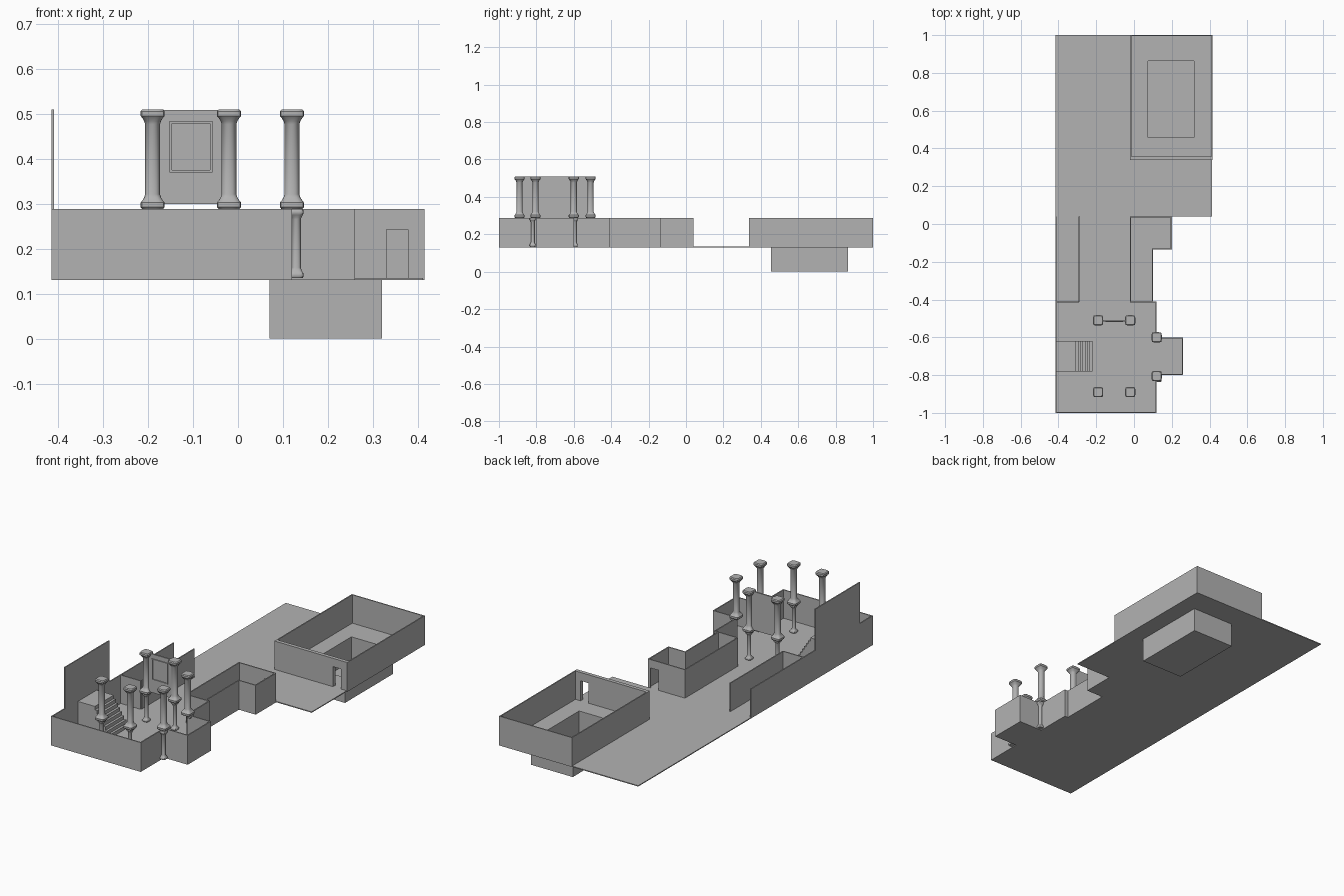
import bpy, bmesh, math

if "Cube" in bpy.data.objects:
    bpy.data.objects.remove(bpy.data.objects["Cube"])

FLOOR, TOP, HIGH = 0.135, 0.288, 0.51
T = 0.006  # thin wall thickness

stone = bpy.data.materials.new("grey stone")
stone.diffuse_color = (0.45, 0.45, 0.45, 1)
stone.use_nodes = True
stone.node_tree.nodes["Principled BSDF"].inputs["Base Color"].default_value = stone.diffuse_color


def finish(name, bm):
    me = bpy.data.meshes.new(name)
    bmesh.ops.recalc_face_normals(bm, faces=bm.faces)
    bm.to_mesh(me)
    bm.free()
    me.materials.append(stone)
    ob = bpy.data.objects.new(name, me)
    bpy.context.collection.objects.link(ob)
    return ob


def add_box(bm, x0, x1, y0, y1, z0, z1):
    r = bmesh.ops.create_cube(bm, size=1)
    for v in r["verts"]:
        v.co = ((x0 + x1) / 2 + v.co.x * (x1 - x0),
                (y0 + y1) / 2 + v.co.y * (y1 - y0),
                (z0 + z1) / 2 + v.co.z * (z1 - z0))


def boxes(name, *dims):
    bm = bmesh.new()
    for d in dims:
        add_box(bm, *d)
    return finish(name, bm)


def wall_x(name, x, y0, y1, z0=0.13, z1=TOP):
    """Wall running along y, its thickness extending towards +x."""
    return boxes(name, (x, x + T, y0, y1, z0, z1))


def wall_y(name, y, x0, x1, door=None, t=T):
    """Wall running along x, with an optional door opening (x0, x1)."""
    if not door:
        return boxes(name, (x0, x1, y, y + t, 0.13, TOP))
    a, b = door
    return boxes(name, (x0, a, y, y + t, 0.13, TOP), (b, x1, y, y + t, 0.13, TOP),
                 (a, b, y, y + t, 0.243, TOP))


# Floors, leaving the pit open
boxes("hall_floor", (-0.415, 0.12, -1, -0.41, 0.13, FLOOR))
boxes("entry_floor", (0.12, 0.26, -0.80, -0.60, 0.13, FLOOR))
boxes("corridor_floor", (-0.415, 0.10, -0.41, -0.13, 0.13, FLOOR),
      (-0.415, 0.20, -0.13, 0.04, 0.13, FLOOR))
boxes("courtyard_floor", (-0.415, 0.412, 0.04, 0.34, 0.13, FLOOR),
      (-0.415, -0.02, 0.34, 1, 0.13, FLOOR))
boxes("pool_room_floor", (-0.02, 0.07, 0.34, 1, 0.13, FLOOR),
      (0.32, 0.415, 0.34, 1, 0.13, FLOOR),
      (0.07, 0.32, 0.34, 0.455, 0.13, FLOOR),
      (0.07, 0.32, 0.865, 1, 0.13, FLOOR))

# Sunken pool
boxes("pool", (0.07, 0.32, 0.455, 0.865, 0, 0.004),
      (0.07, 0.073, 0.455, 0.865, 0, FLOOR), (0.317, 0.32, 0.455, 0.865, 0, FLOOR),
      (0.07, 0.32, 0.455, 0.458, 0, FLOOR), (0.07, 0.32, 0.862, 0.865, 0, FLOOR))

# Pool room walls
wall_x("pool_room_left_wall", -0.02, 0.34, 1)
wall_x("pool_room_right_wall", 0.415 - T, 0.34, 1)
wall_y("pool_room_back_wall", 1 - T, -0.02, 0.415)
wall_y("pool_room_front_wall", 0.338, -0.02, 0.415, door=(0.33, 0.378), t=0.02)

# Corridor walls
wall_x("corridor_outer_wall", -0.415, -0.41, 0.04)
wall_x("corridor_left_wall", -0.293, -0.41, 0.04)
wall_x("corridor_middle_wall", -0.022, -0.41, 0.04)
wall_x("corridor_right_wall", 0.10 - T, -0.41, -0.13)
wall_y("corridor_step_wall", -0.135, 0.10 - T, 0.20)
wall_x("corridor_end_side_wall", 0.20 - T, -0.135, 0.04)
wall_y("corridor_end_wall", 0.04 - T, -0.022, 0.20, door=(0.135, 0.185))

# Entrance hall walls
wall_x("hall_left_wall", -0.415, -1, -0.41)
wall_y("hall_front_wall", -1, -0.415, 0.12)
wall_y("hall_back_wall_left", -0.416, -0.415, -0.29)
wall_y("hall_back_wall_right", -0.416, -0.02, 0.12)
wall_x("hall_right_wall_front", 0.12 - T, -1, -0.80)
wall_x("hall_right_wall_back", 0.12 - T, -0.60, -0.41)
wall_y("entry_front_wall", -0.80, 0.12, 0.26)
wall_y("entry_back_wall", -0.60 - T, 0.12, 0.26)
wall_x("entry_outer_wall", 0.26 - T, -0.80, -0.60)

# Staircase rising to a landing against the left wall
steps = 8
rise = (TOP - 0.003 - FLOOR) / steps
boxes("staircase", *[(-0.41 if i == steps - 1 else -0.22 - (i + 1) * 0.1 / steps,
                      -0.22 - i * 0.1 / steps, -0.78, -0.62,
                      FLOOR, FLOOR + (i + 1) * rise) for i in range(steps)])

# Upper panels: one on the left wall, one framed between two columns
wall_x("upper_side_panel", -0.415, -0.89, -0.51, TOP, HIGH)
boxes("picture_panel", (-0.185, -0.025, -0.515, -0.507, 0.30, HIGH - 0.002))
fx0, fx1, fz0, fz1, fw = -0.152, -0.057, 0.37, 0.484, 0.005
boxes("picture_frame", (fx0, fx1, -0.52, -0.514, fz0, fz0 + fw),
      (fx0, fx1, -0.52, -0.514, fz1 - fw, fz1),
      (fx0, fx0 + fw, -0.52, -0.514, fz0, fz1),
      (fx1 - fw, fx1, -0.52, -0.514, fz0, fz1))

# Columns: square-rounded base and capital blending into a round shaft
HALF = [(0.023, 0, 1), (0.027, 0.02, 1), (0.027, 0.065, 1), (0.023, 0.085, 0.9),
        (0.0185, 0.12, 0.4), (0.0165, 0.15, 0)]  # radius, height fraction, squareness
PROFILE = HALF + [(r, 1 - h, q) for r, h, q in reversed(HALF)]


def column(name, x, y, z0, z1, scale=1.0, sides=24):
    bm = bmesh.new()
    rings = []
    for r, h, q in PROFILE:
        p = 2 + 4 * q
        ring = []
        for k in range(sides):
            a = 2 * math.pi * k / sides
            c, s = math.cos(a), math.sin(a)
            d = r * scale / (abs(c) ** p + abs(s) ** p) ** (1 / p)
            ring.append(bm.verts.new((x + d * c, y + d * s, z0 + h * (z1 - z0))))
        rings.append(ring)
    for lo, hi in zip(rings, rings[1:]):
        for k in range(sides):
            n = (k + 1) % sides
            bm.faces.new((lo[k], lo[n], hi[n], hi[k]))
    bm.faces.new(rings[0][::-1])
    bm.faces.new(rings[-1])
    ob = finish(name, bm)
    bpy.ops.object.select_all(action="DESELECT")
    ob.select_set(True)
    bpy.context.view_layer.objects.active = ob
    bpy.ops.object.shade_smooth_by_angle(angle=math.radians(40))


for x, y, lx, ly in [(-0.19, -0.51, -0.19, -0.51), (-0.02, -0.51, -0.02, -0.51),
                     (-0.19, -0.89, -0.19, -0.89), (-0.02, -0.89, -0.02, -0.89),
                     (0.12, -0.60, 0.130, -0.595), (0.12, -0.805, 0.130, -0.82)]:
    column("upper_column", x, y, TOP, HIGH)
    column("lower_column", lx, ly, FLOOR, TOP, scale=0.6)
